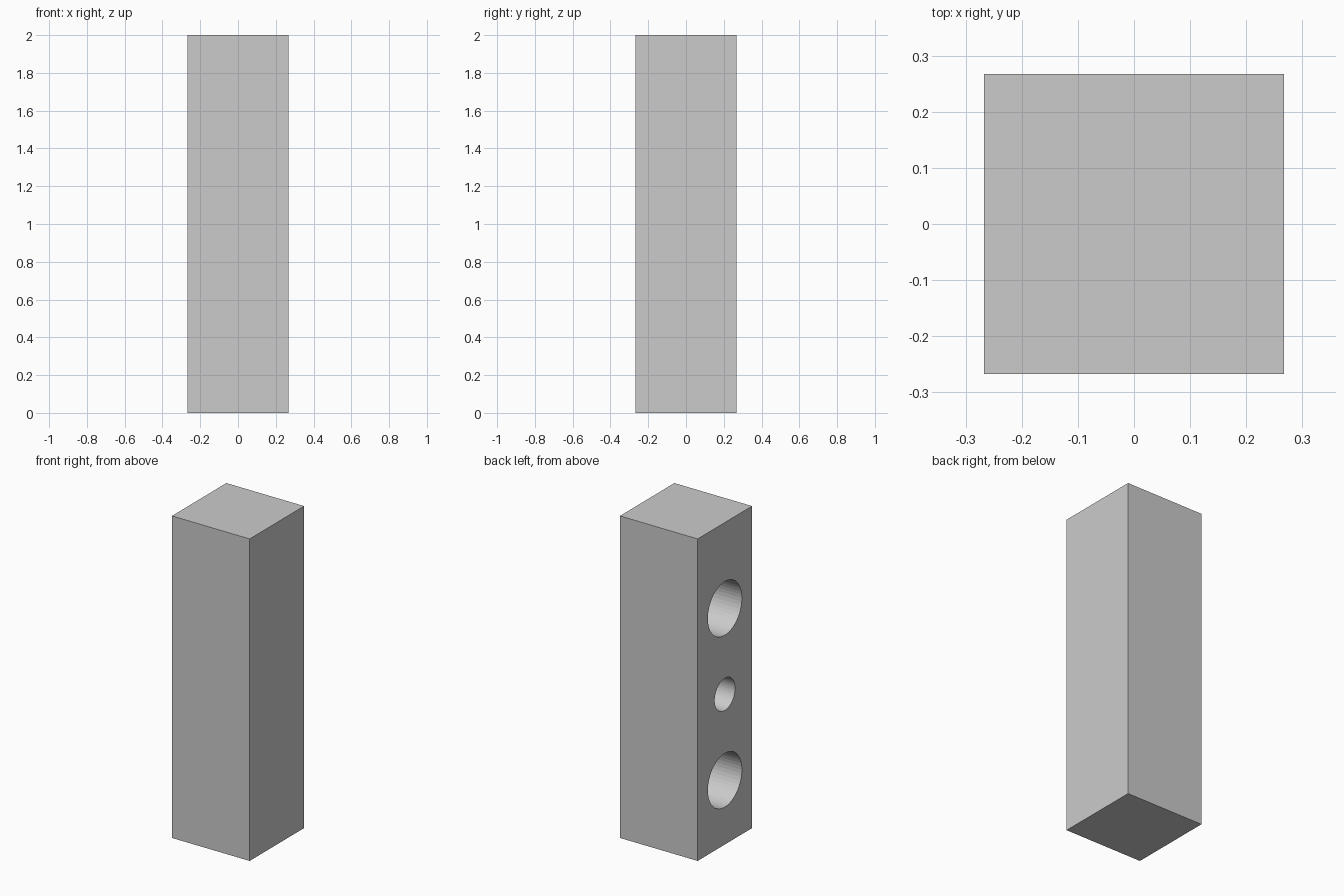
import bpy
from math import pi

if "Cube" in bpy.data.objects:
    bpy.data.objects.remove(bpy.data.objects["Cube"])

WIDTH, HEIGHT = 0.534, 2.0
HOLE_DEPTH = 0.40

# Square post
bpy.ops.mesh.primitive_cube_add(size=1, location=(0, 0, HEIGHT / 2))
post = bpy.context.object
post.name = "post"
post.scale = (WIDTH, WIDTH, HEIGHT)
bpy.ops.object.transform_apply(location=False, rotation=False, scale=True)


def drill(name, z, radius):
    """Blind round hole going into the left (-x) face."""
    margin = 0.1
    bpy.ops.mesh.primitive_cylinder_add(
        vertices=48, radius=radius, depth=HOLE_DEPTH + margin,
        location=(-WIDTH / 2 + (HOLE_DEPTH - margin) / 2, 0, z),
        rotation=(0, pi / 2, 0))
    cutter = bpy.context.object
    cutter.name = name
    cutter.hide_render = True
    cutter.display_type = 'WIRE'
    mod = post.modifiers.new(name, 'BOOLEAN')
    mod.operation = 'DIFFERENCE'
    mod.solver = 'EXACT'
    mod.object = cutter


# Two wide holes with a narrow one between them
drill("lower_hole_cutter", 0.40, 0.167)
drill("middle_hole_cutter", 0.933, 0.10)
drill("upper_hole_cutter", 1.467, 0.167)
